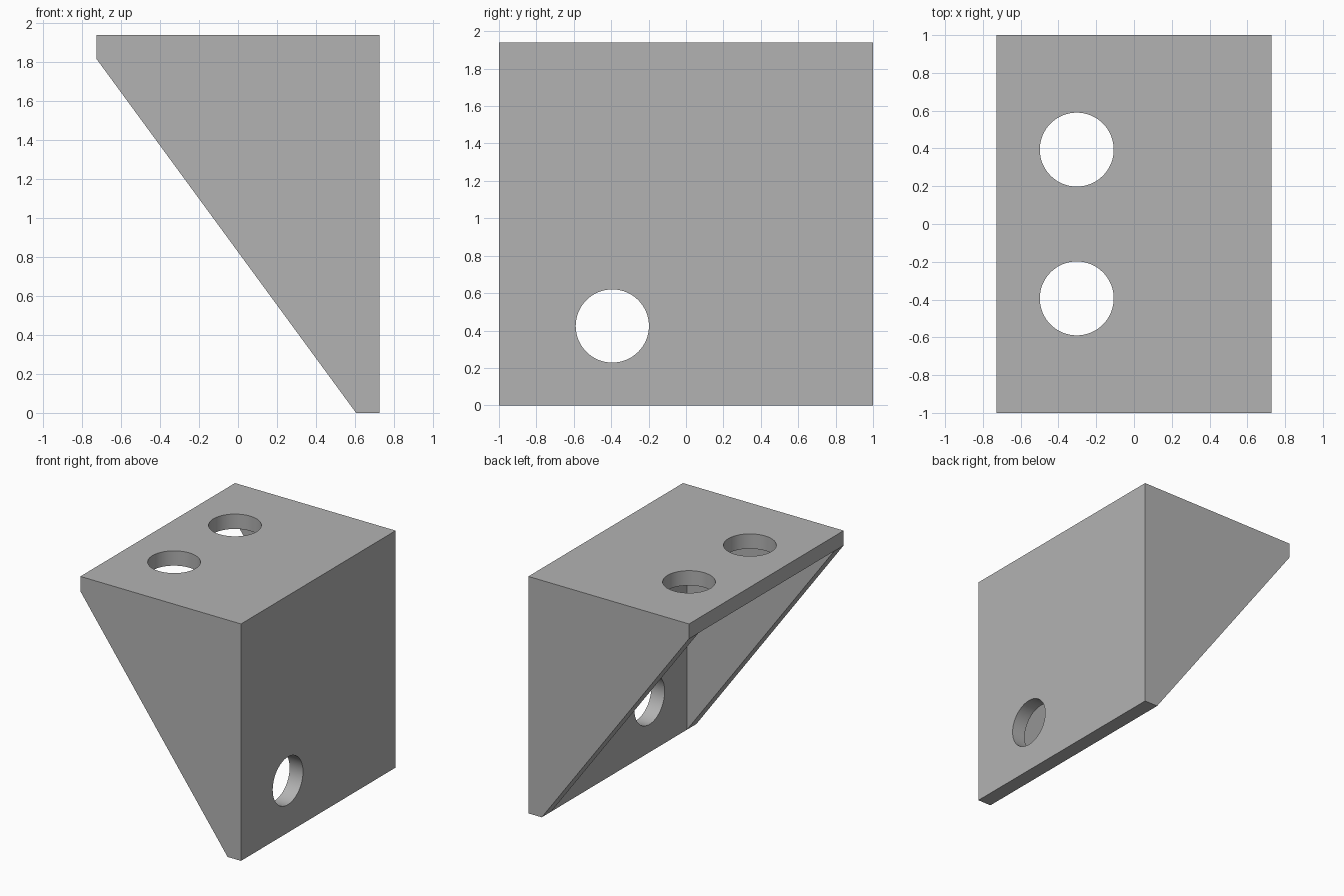
import bpy
import bmesh
from mathutils import Matrix, Vector

cube = bpy.data.objects.get("Cube")
if cube:
    bpy.data.objects.remove(cube, do_unlink=True)

U = 2 / 33                       # one design unit
W, D, H, T = 24 * U, 33 * U, 32 * U, 2 * U   # width, depth, height, plate thickness
HOLE_R = 3.23 * U

grey = bpy.data.materials.new("plain grey")
grey.use_nodes = True
grey.diffuse_color = (0.45, 0.45, 0.45, 1)
grey.node_tree.nodes["Principled BSDF"].inputs["Base Color"].default_value = (0.45, 0.45, 0.45, 1)


def finish(bm, name):
    """Turn a bmesh into a linked grey object."""
    bmesh.ops.recalc_face_normals(bm, faces=bm.faces[:])
    mesh = bpy.data.meshes.new(name)
    bm.to_mesh(mesh)
    bm.free()
    mesh.materials.append(grey)
    obj = bpy.data.objects.new(name, mesh)
    bpy.context.collection.objects.link(obj)
    return obj


def cut(target, cutter):
    """Subtract a hidden cutter from the target."""
    cutter.hide_render = True
    cutter.hide_set(True)
    cutter.display_type = 'WIRE'
    mod = target.modifiers.new(cutter.name, 'BOOLEAN')
    mod.operation = 'DIFFERENCE'
    mod.solver = 'EXACT'
    mod.object = cutter


def hole(name, centre, axis):
    bm = bmesh.new()
    turn = Vector((0, 0, 1)).rotation_difference(Vector(axis)).to_matrix().to_4x4()
    bmesh.ops.create_cone(bm, cap_ends=True, segments=64, radius1=HOLE_R, radius2=HOLE_R,
                          depth=4 * T, matrix=Matrix.Translation(centre) @ turn)
    for f in bm.faces:
        f.smooth = len(f.verts) == 4
    return finish(bm, name)


# Corner bracket: side profile extruded front to back
bm = bmesh.new()
profile = [(W / 2, 0), (W / 2, H), (-W / 2, H), (-W / 2, H - T), (W / 2 - T, 0)]
face = bm.faces.new([bm.verts.new((x, -D / 2, z)) for x, z in profile])
ext = bmesh.ops.extrude_face_region(bm, geom=[face])
bmesh.ops.translate(bm, vec=(0, D, 0),
                    verts=[v for v in ext["geom"] if isinstance(v, bmesh.types.BMVert)])
bracket = finish(bm, "corner_bracket")

# Cavity leaving a top plate, a wall and two triangular side gussets
bm = bmesh.new()
x0, x1, z0, z1 = -W, W / 2 - T, -T, H - T
bmesh.ops.create_cube(bm, size=1, matrix=Matrix.Translation(((x0 + x1) / 2, 0, (z0 + z1) / 2))
                      @ Matrix.Diagonal((x1 - x0, D - 2 * T, z1 - z0, 1)))
cut(bracket, finish(bm, "cavity_cutter"))

# Two screw holes in the top plate, one in the wall
for side, y in (("front", -6.5 * U), ("back", 6.5 * U)):
    cut(bracket, hole(side + "_top_hole_cutter", (-5 * U, y, H - T / 2), (0, 0, 1)))
cut(bracket, hole("wall_hole_cutter", (W / 2 - T / 2, -6.5 * U, 7 * U), (1, 0, 0)))
